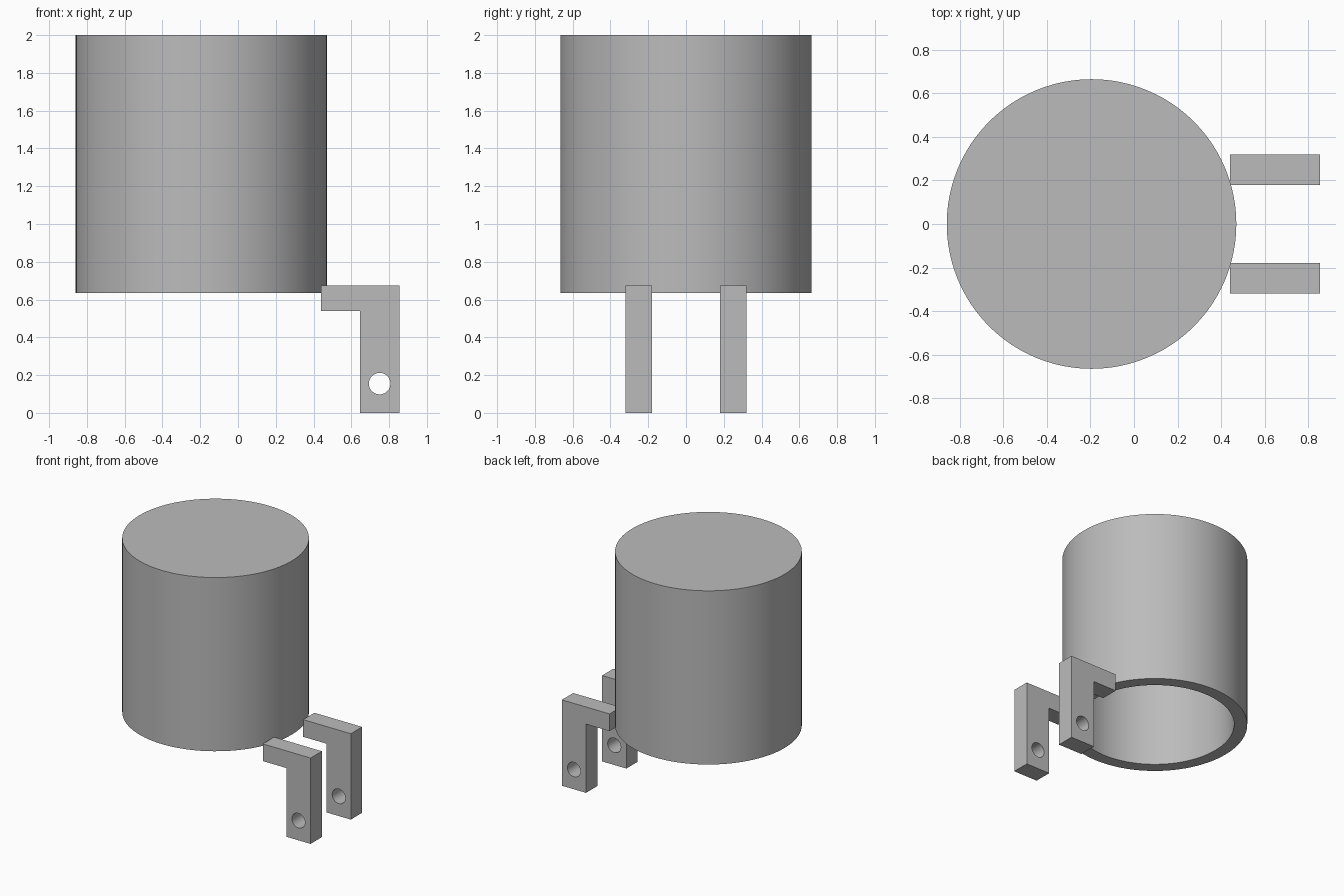
import bpy, math
from mathutils import Vector

cube = bpy.data.objects.get("Cube")
if cube:
    bpy.data.objects.remove(cube, do_unlink=True)

grey = bpy.data.materials.new("plain_grey")
grey.use_nodes = True
colour = (0.5, 0.5, 0.5, 1)
grey.diffuse_color = colour
grey.node_tree.nodes["Principled BSDF"].inputs["Base Color"].default_value = colour


def select_only(obj):
    bpy.ops.object.select_all(action='DESELECT')
    obj.select_set(True)
    bpy.context.view_layer.objects.active = obj


# Hollow cup, closed at the top and open below: a lathed wall profile
def build_cup(name, centre_x, outer, inner, bottom, ceiling, top, segments=96):
    profile = [(outer, top), (outer, bottom), (inner, bottom), (inner, ceiling)]
    verts, faces = [], []
    for radius, z in profile:
        for i in range(segments):
            a = math.tau * i / segments
            verts.append((radius * math.cos(a), radius * math.sin(a), z))
    for ring in range(len(profile) - 1):
        for i in range(segments):
            j = (i + 1) % segments
            low, high = ring * segments, (ring + 1) * segments
            faces.append((low + j, low + i, high + i, high + j))
    last = (len(profile) - 1) * segments
    faces.append(tuple(range(segments)))
    faces.append(tuple(last + i for i in reversed(range(segments))))
    mesh = bpy.data.meshes.new(name)
    mesh.from_pydata(verts, [], faces)
    mesh.materials.append(grey)
    obj = bpy.data.objects.new(name, mesh)
    obj.location.x = centre_x
    bpy.context.collection.objects.link(obj)
    select_only(obj)
    bpy.ops.object.shade_smooth_by_angle(angle=math.radians(30))


# L-shaped bracket with a round pin hole: a filled outline, extruded
def build_bracket(name, centre_y, thickness):
    outline = [(0.44, 0.675), (0.44, 0.54), (0.645, 0.54),
               (0.645, 0), (0.855, 0), (0.855, 0.675)]
    hole_centre, hole_radius, sides = Vector((0.75, 0.155)), 0.057, 48
    hole = [hole_centre + hole_radius * Vector((math.cos(math.tau * i / sides),
                                                math.sin(math.tau * i / sides)))
            for i in range(sides)]
    curve = bpy.data.curves.new(name, 'CURVE')
    curve.dimensions = '2D'
    curve.fill_mode = 'BOTH'
    curve.extrude = thickness / 2
    for points in (outline, hole):
        spline = curve.splines.new('POLY')
        spline.points.add(len(points) - 1)
        for p, (x, z) in zip(spline.points, points):
            p.co = (x, z, 0, 1)
        spline.use_cyclic_u = True
    curve.materials.append(grey)
    obj = bpy.data.objects.new(name, curve)
    obj.rotation_euler.x = math.pi / 2
    obj.location.y = centre_y
    bpy.context.collection.objects.link(obj)
    select_only(obj)
    bpy.ops.object.convert(target='MESH')
    # Weld the caps to the sides so only the hole shades smoothly
    bpy.ops.object.mode_set(mode='EDIT')
    bpy.ops.mesh.select_all(action='SELECT')
    bpy.ops.mesh.remove_doubles(threshold=0.0001)
    bpy.ops.mesh.normals_make_consistent(inside=False)
    bpy.ops.object.mode_set(mode='OBJECT')
    bpy.ops.object.shade_smooth_by_angle(angle=math.radians(30))


build_cup("cup", -0.195, 0.665, 0.57, 0.635, 1.9, 2.0)
for name, side in (("front_bracket", -1), ("back_bracket", 1)):
    build_bracket(name, side * 0.25, 0.14)
